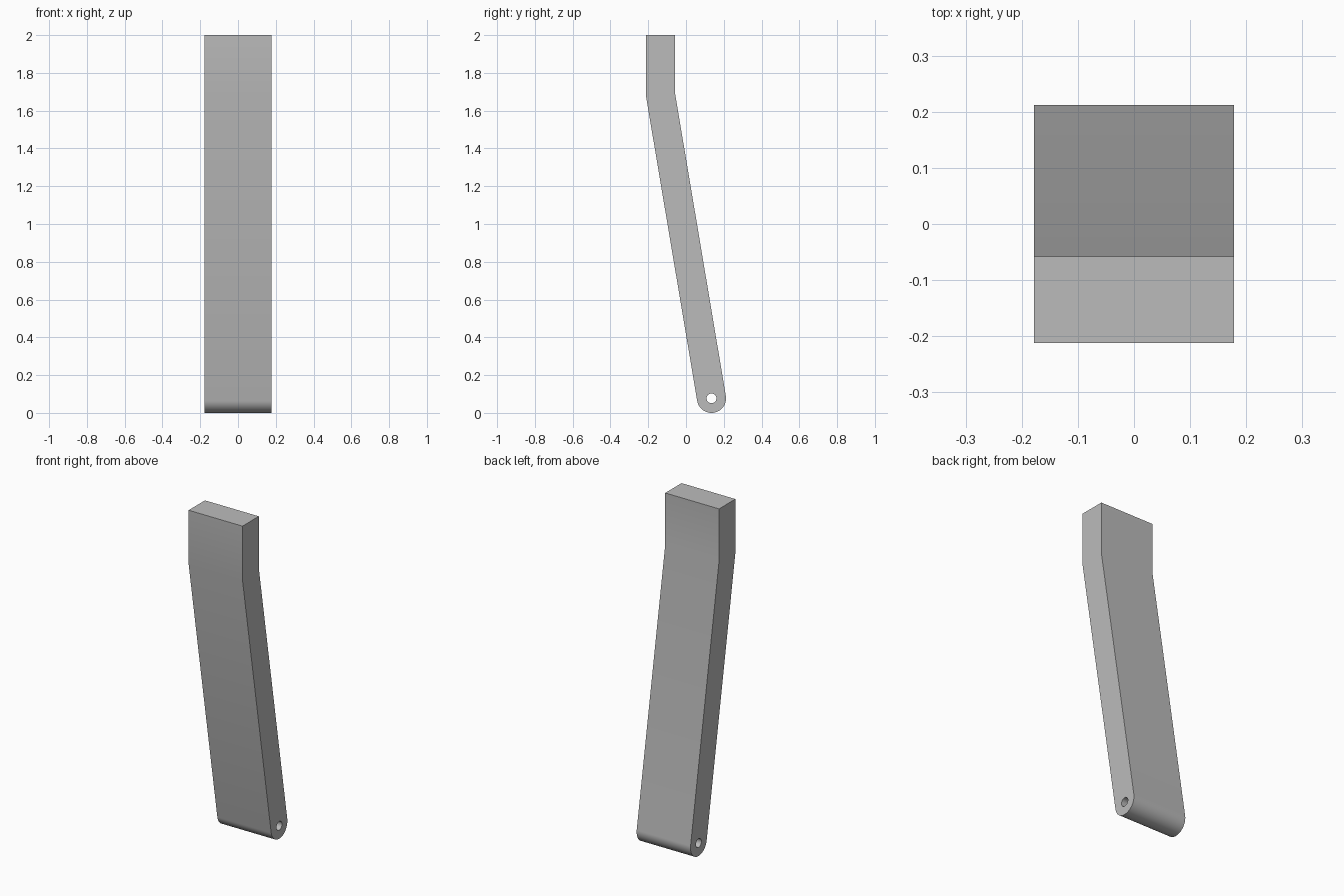
import bpy, bmesh
from math import sin, cos, tan, pi, atan2, radians

cube = bpy.data.objects.get("Cube")
if cube:
    bpy.data.objects.remove(cube)

HALF_WIDTH = 0.178
RADIUS = 0.077           # half thickness and rounded end
HOLE = 0.026
PIVOT = (0.135, 0.077)   # y, z of the pin hole
BEND = (-0.135, 1.685)   # y, z of the centreline bend
TOP = 2.0

lean = atan2(PIVOT[0] - BEND[0], BEND[1] - PIVOT[1])
miter = RADIUS * tan(lean / 2)


def arc(radius, start, sweep, steps):
    """Points around the pivot, in the y-z plane."""
    return [(PIVOT[0] + radius * cos(start + sweep * i / steps),
             PIVOT[1] + radius * sin(start + sweep * i / steps))
            for i in range(steps + 1)]


# Side outline: upright top, leaning shank, rounded lower end
outline = [(BEND[0] + RADIUS, BEND[1] + miter), (BEND[0] + RADIUS, TOP),
           (BEND[0] - RADIUS, TOP), (BEND[0] - RADIUS, BEND[1] - miter)]
outline += arc(RADIUS, pi + lean, pi, 32)
hole = arc(HOLE, 0, 2 * pi, 32)[:-1]

bm = bmesh.new()
edges = []
for loop in (outline, hole):
    verts = [bm.verts.new((-HALF_WIDTH, y, z)) for y, z in loop]
    edges += [bm.edges.new((a, b)) for a, b in zip(verts, verts[1:] + verts[:1])]
bmesh.ops.triangle_fill(bm, edges=edges, use_beauty=True)

# Extrude the side across the full width
side = bmesh.ops.extrude_face_region(bm, geom=bm.faces[:], use_keep_orig=True)
moved = [g for g in side["geom"] if isinstance(g, bmesh.types.BMVert)]
bmesh.ops.translate(bm, verts=moved, vec=(2 * HALF_WIDTH, 0, 0))
bmesh.ops.recalc_face_normals(bm, faces=bm.faces[:])

mesh = bpy.data.meshes.new("bent_lever_arm")
bm.to_mesh(mesh)
bm.free()
arm = bpy.data.objects.new("bent_lever_arm", mesh)
bpy.context.collection.objects.link(arm)

# Plain grey finish
grey = bpy.data.materials.new("plain_grey")
grey.use_nodes = True
color = (0.5, 0.5, 0.5, 1)
grey.diffuse_color = color
grey.node_tree.nodes["Principled BSDF"].inputs["Base Color"].default_value = color
mesh.materials.append(grey)

# Smooth curves and bend, sharp side edges
bpy.ops.object.select_all(action="DESELECT")
arm.select_set(True)
bpy.context.view_layer.objects.active = arm
bpy.ops.object.shade_smooth_by_angle(angle=radians(30))
